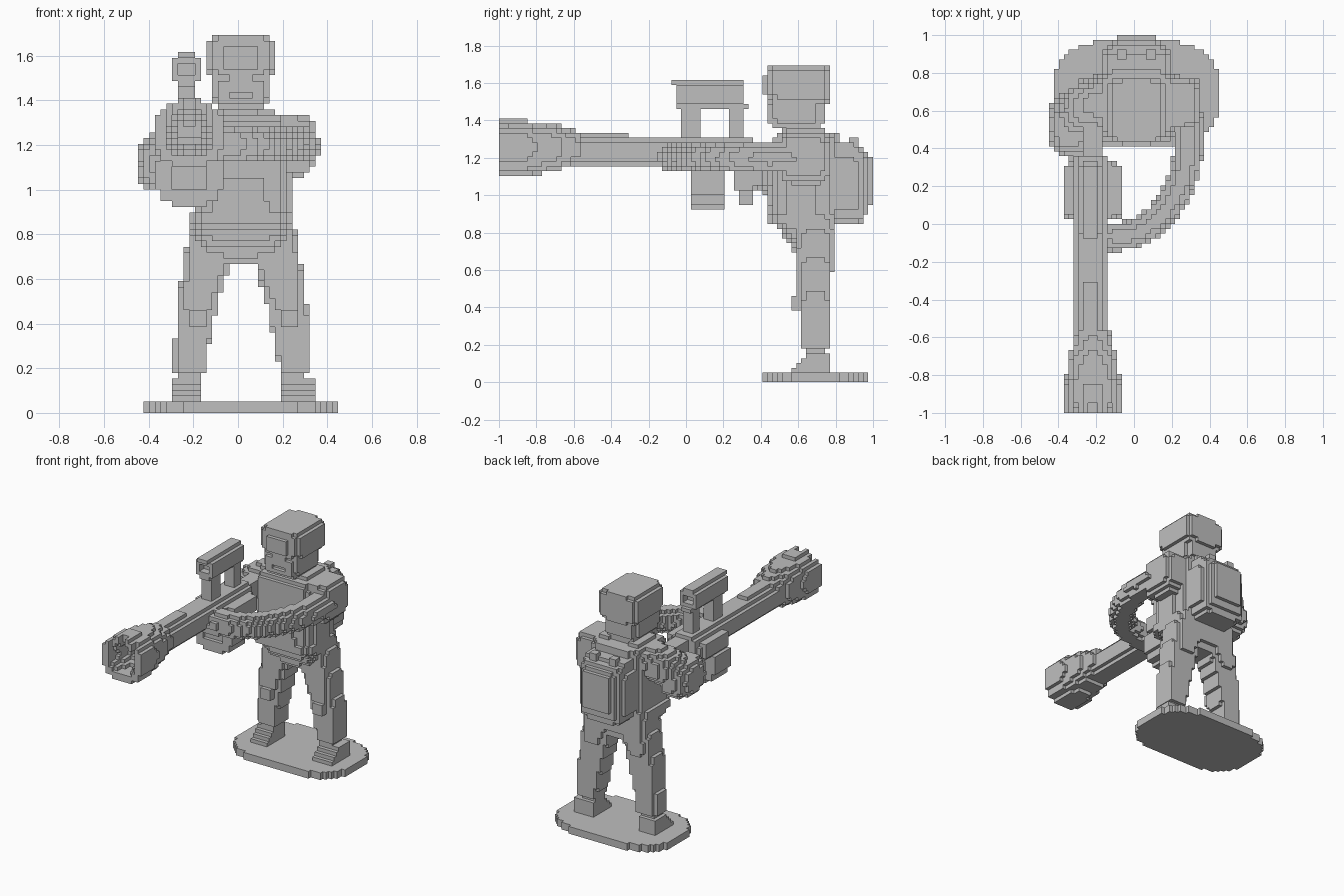
import bpy
from math import cos, sin, pi
from mathutils import Vector

V = 2 / 78          # block size
MID = V / 2         # middle of the figure
GUN = -8.5 * V      # middle of the launcher
TUBE = -9 * V       # middle of its tube and sight
BORE = 1.25         # height of the launcher's axis

if "Cube" in bpy.data.objects:
    bpy.data.objects.remove(bpy.data.objects["Cube"], do_unlink=True)

grey = bpy.data.materials.new("plain grey")
grey.use_nodes = True
grey.diffuse_color = (0.52, 0.52, 0.52, 1)
shader = grey.node_tree.nodes["Principled BSDF"]
shader.inputs["Base Color"].default_value = grey.diffuse_color

parts = {}


def fill(low, high, inside):
    """Blocks within a region whose centres pass a test."""
    start = [int(n // V) - 1 for n in low]
    stop = [int(n // V) + 2 for n in high]
    return {(i, j, k)
            for i in range(start[0], stop[0])
            for j in range(start[1], stop[1])
            for k in range(start[2], stop[2])
            if inside(Vector((i, j + 0.5, k + 0.5)) * V)}


def solid(x, width, y, z, power=99, axis=None):
    """Rounded box; a named axis stays straight, as in a prism."""
    low = Vector((x - width / 2, y[0], z[0]))
    high = Vector((x + width / 2, y[1], z[1]))
    middle, half = (low + high) / 2, (high - low) / 2

    def inside(p):
        q = [abs(p[n] - middle[n]) / half[n] for n in range(3)]
        return max(q) < 1 and sum(q[n] ** power for n in range(3) if n != axis) < 1

    return fill(low, high, inside)


def flare(y, radii, power=2):
    """Cone along the launcher's axis."""
    reach = max(radii)

    def inside(p):
        f = (p.y - y[0]) / (y[1] - y[0])
        r = radii[0] + (radii[1] - radii[0]) * f
        return 0 < f < 1 and abs(p.x - GUN) ** power + abs(p.z - BORE) ** power < r ** power

    return fill((GUN - reach, y[0], BORE - reach), (GUN + reach, y[1], BORE + reach), inside)


def limb(points, radius):
    """Round limb along a path."""
    points = [Vector(p) for p in points]

    def inside(p):
        for a, b in zip(points, points[1:]):
            d = b - a
            f = max(0, min(1, (p - a).dot(d) / d.length_squared))
            if (p - a - d * f).length < radius:
                return True
        return False

    low = [min(p[n] for p in points) - radius for n in range(3)]
    high = [max(p[n] for p in points) + radius for n in range(3)]
    return fill(low, high, inside)


def taper(z, rule, power=5):
    """Upright form; the rule gives x, half width, y and half depth at each fraction."""
    def inside(p):
        f = (p.z - z[0]) / (z[1] - z[0])
        if not 0 < f < 1:
            return False
        x, wide, y, deep = rule(f)
        return abs((p.x - x) / wide) ** power + abs((p.y - y) / deep) ** power < 1

    return fill((-0.5, 0.4, z[0]), (0.5, 1, z[1]), inside)


def add(name, cells):
    parts.setdefault(name, set()).update(cells)


def carve(name, cells):
    parts[name] -= cells


# Base plate
add("base_plate", solid(MID, .88, (.4, .98), (0, .05), power=2.9, axis=2))

# Legs and boots
for side, foot, hip in (("right", -.23, -.09), ("left", .27, .13)):
    for step in range(4):
        front = .565 + step * V
        add(side + "_boot", solid(foot, .13, (front, .77), (.05, .08 + step * V)))
    shin = foot * .94
    add(side + "_ankle", solid(shin, .1, (.65, .75), (.15, .2)))
    add(side + "_leg", taper((.18, .86), lambda f: (
        shin + (hip - shin) * f ** 1.5, .068 + .05 * f, .69, .08 + .02 * f)))
    knee = shin + (hip - shin) * .25
    add(side + "_knee_pad", solid(knee, .08, (.565, .65), (.38, .46)))
    add(side + "_calf_pad", solid(shin, .1, (.7, .77), (.23, .38)))

# Hips, belt and trunk
add("hips", taper((.67, .86), lambda f: (
    MID, .1 + .13 * f ** .4, .69 - .06 * f, .09 + .07 * f)))
add("belt", solid(MID, .44, (.44, .8), (.85, .9), power=7, axis=2))
add("belt_pouch", solid(MID, .25, (.435, .5), (.85, .95)))
add("trunk", solid(MID, .4, (.46, .8), (.85, 1.34), power=8))
add("chest_panel", solid(MID, .2, (.435, .5), (.95, 1.05)))
add("chest_panel", solid(MID, .23, (.45, .5), (1.05, 1.3)))
add("side_pouch", solid(.21, .08, (.53, .69), (.9, 1.1)))
for side in (-1, 1):
    add("collar", solid(MID + side * .11, .08, (.53, .75), (1.3, 1.36)))
add("collar", solid(MID, .28, (.72, .8), (1.28, 1.34)))

# Backpack, stepped in towards the top
add("backpack", solid(MID, .34, (.7, .97), (.85, 1.26), power=6))
add("backpack", solid(MID, .3, (.7, .91), (1.2, 1.28)))
add("backpack", solid(MID, .28, (.7, .82), (1.2, 1.33)))
add("backpack_panel", solid(MID, .2, (.9, 1), (.95, 1.2)))
for side in (-1, 1):
    add("backpack_strap", solid(MID + side * .08, .05, (.87, .92), (1.2, 1.31)))

# Head with recessed eyes and mouth, and the helmet
add("neck", solid(MID, .15, (.5, .72), (1.3, 1.4)))
add("head", solid(MID, .24, (.43, .74), (1.36, 1.62), power=6))
for side in (-1, 1):
    carve("head", solid(MID + side * .065, .05, (.4, .46), (1.49, 1.51)))
carve("head", solid(MID, .1, (.4, .46), (1.41, 1.43)))
add("helmet", solid(MID, .31, (.42, .78), (1.48, 1.7), power=4.5))
carve("helmet", solid(MID, .4, (.4, .48), (1.4, 1.54)))

# Left arm sweeping round to the launcher
add("left_shoulder", solid(.24, .21, (.5, .77), (1.06, 1.34), power=4))
arc = [(-.1 + .39 * cos(a), .45 - .52 * sin(a), 1.2)
       for a in [n * pi / 16 for n in range(9)]]
add("left_arm", limb([(.28, .62, 1.2)] + arc, .077))
add("left_hand", solid(-.17, .15, (-.13, 0), (1.13, 1.26)))

# Right arm bent to the trigger
add("right_shoulder", limb([(-.19, .64, 1.22), (-.26, .62, 1.2), (-.34, .53, 1.12)], .12))
add("right_elbow", solid(-.34, .22, (.36, .69), (.99, 1.24), power=2.6))
add("right_forearm", limb([(-.35, .48, 1.11), (-.24, .36, 1.1)], .08))
add("right_hand", solid(GUN, .1, (.25, .36), (1.02, 1.16)))
add("right_hand", solid(GUN, .06, (.28, .36), (.95, 1.04)))

# Launcher tube and stock
add("launcher_tube", solid(TUBE, .18, (-.72, .35), (1.155, 1.31), power=3, axis=1))
add("launcher_stock", solid(GUN, .1, (.33, .64), (1.16, 1.28)))
add("launcher_rib", solid(TUBE, .08, (-.68, -.3), (1.3, 1.33)))

# Flared hollow muzzle with notches between its petals
add("muzzle", flare((-1, -.85), (.152, .152), 2.4))
add("muzzle", flare((-.85, -.66), (.148, .12), 2.4))
add("muzzle", flare((-.66, -.56), (.11, .09), 2.4))
carve("muzzle", flare((-1.03, -.74), (.12, .05)))
carve("launcher_tube", flare((-1.03, -.66), (.12, .04)))
for side in (-1, 0, 1):
    carve("muzzle", solid(GUN + side * .09, .04, (-1.1, -.94), (1.3, 1.5)))
add("muzzle_fins", solid(GUN, .28, (-.78, -.67), (1.22, 1.28)))

# Hand guard and the drum beneath it
add("hand_guard", solid(GUN, .31, (.03, .33), (1.13, 1.27), power=5))
add("drum", solid(GUN, .3, (.03, .2), (.92, 1.22), power=2.4, axis=1))
carve("drum", solid(GUN, .15, (0, .05), (1, 1.1)))

# Sight on two posts, open at both ends
for y in (.02, .27):
    add("sight_posts", solid(TUBE, .08, (y - .05, y + .05), (1.28, 1.47)))
add("sight", solid(TUBE, .08, (-.05, .33), (1.46, 1.49)))
add("sight", solid(TUBE, .13, (-.05, .31), (1.48, 1.6)))
add("sight", solid(TUBE, .08, (-.08, .31), (1.58, 1.62)))
for y in (-.05, .31):
    carve("sight", solid(TUBE, .08, (y - .05, y + .05), (1.51, 1.57)))

# Give each block to one part, and keep only the faces open to the air
owner = {}
for name, cells in parts.items():
    for cell in cells:
        owner.setdefault(cell, name)

for name, cells in parts.items():
    index, faces = {}, []
    for cell in sorted(c for c in cells if owner[c] == name):
        for axis in range(3):
            u, w = (axis + 1) % 3, (axis + 2) % 3
            for side in (0, 1):
                neighbour = list(cell)
                neighbour[axis] += 2 * side - 1
                if tuple(neighbour) in owner:
                    continue
                quad = []
                for du, dw in ((0, 0), (1, 0), (1, 1), (0, 1)):
                    corner = list(cell)
                    corner[axis] += side
                    corner[u] += du
                    corner[w] += dw
                    quad.append(index.setdefault(tuple(corner), len(index)))
                faces.append(quad if side else quad[::-1])
    if faces:
        mesh = bpy.data.meshes.new(name)
        mesh.from_pydata([((x - 0.5) * V, y * V, z * V) for x, y, z in index], [], faces)
        mesh.materials.append(grey)
        bpy.context.collection.objects.link(bpy.data.objects.new(name, mesh))
